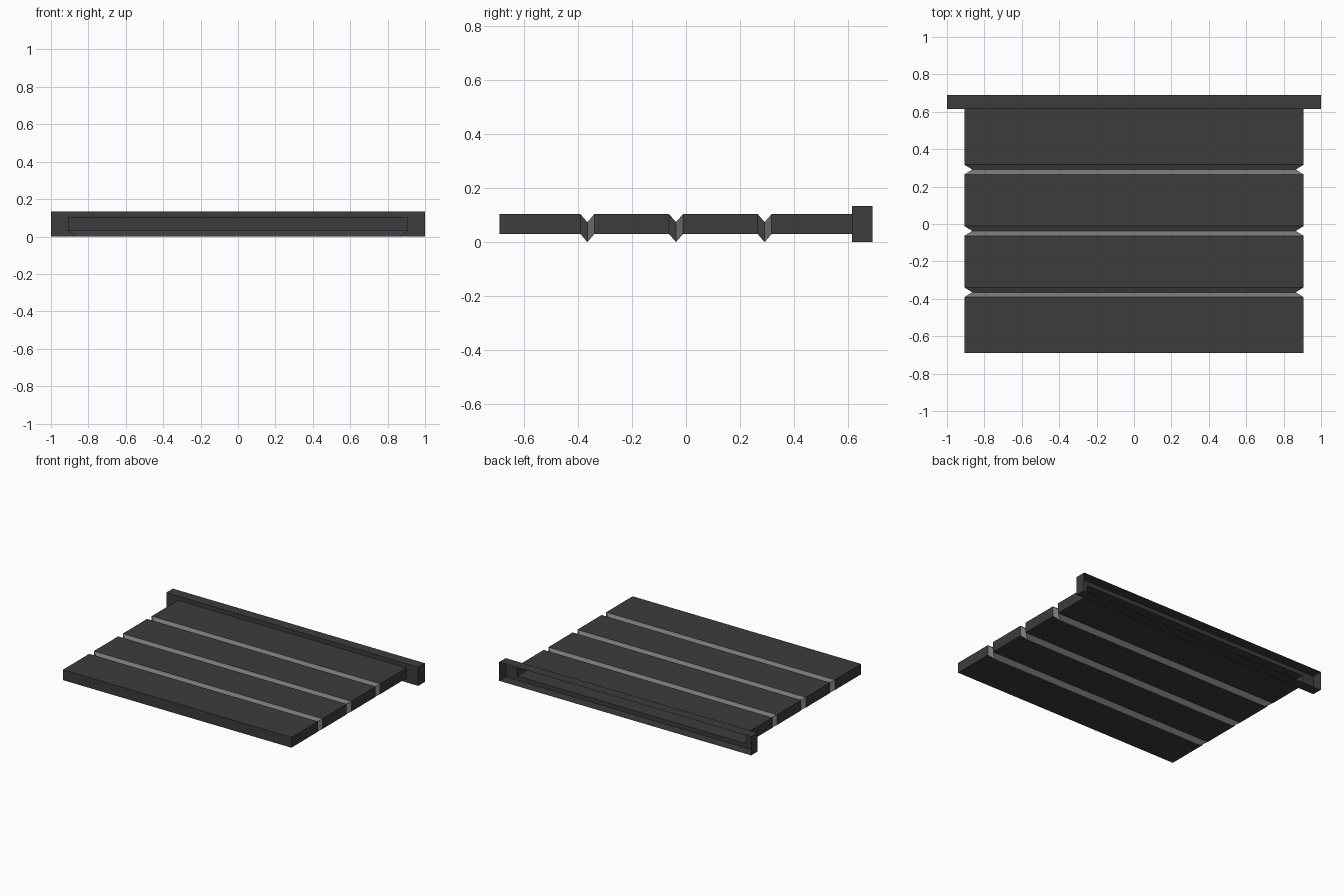
import bpy, bmesh

if "Cube" in bpy.data.objects:
    bpy.data.objects.remove(bpy.data.objects["Cube"])

def mat(name, v):
    m = bpy.data.materials.new(name)
    m.diffuse_color = (v, v, v, 1)
    m.use_nodes = True
    m.node_tree.nodes["Principled BSDF"].inputs["Base Color"].default_value = m.diffuse_color
    return m

dark = mat("charcoal", 0.045)
grey = mat("hinge grey", 0.19)

def rect(bm, y, hx, z0, z1):
    return [bm.verts.new(p) for p in
            ((-hx, y, z0), (hx, y, z0), (hx, y, z1), (-hx, y, z1))]

def bridge(bm, a, b, material=0):
    # a is nearer the front than b
    for i in range(4):
        j = (i + 1) % 4
        f = bm.faces.new((a[i], a[j], b[j], b[i]))
        f.material_index = material

bm = bmesh.new()
HX, Z0, Z1 = 0.907, 0.03, 0.104

# closed front edge of the folding panel
ring = rect(bm, -0.69, HX, Z0, Z1)
bm.faces.new(ring)

# slabs separated by pinched, sagging fold hinges
for yc in (-0.365, -0.037, 0.291):
    a = rect(bm, yc - 0.026, HX, Z0, Z1)
    mid = rect(bm, yc, 0.865, 0.0, 0.074)
    b = rect(bm, yc + 0.026, HX, Z0, Z1)
    bridge(bm, ring, a)
    bridge(bm, a, mid, 1)
    bridge(bm, mid, b, 1)
    ring = b

# last slab, then the back bar as a hollow tray open at the rear
neck = rect(bm, 0.615, HX, Z0, Z1)
bridge(bm, ring, neck)
flange = rect(bm, 0.615, 1.0, 0.0, 0.134)
bridge(bm, neck, flange)
rim = rect(bm, 0.69, 1.0, 0.0, 0.134)
bridge(bm, flange, rim)

bmesh.ops.recalc_face_normals(bm, faces=bm.faces)
me = bpy.data.meshes.new("folding_panel")
bm.normal_update()
# front cap must face -y
bm.faces.ensure_lookup_table()
if bm.faces[0].normal.y > 0:
    bmesh.ops.reverse_faces(bm, faces=bm.faces)
bm.to_mesh(me)
bm.free()
me.materials.append(dark)
me.materials.append(grey)
ob = bpy.data.objects.new("folding_panel", me)
bpy.context.collection.objects.link(ob)
